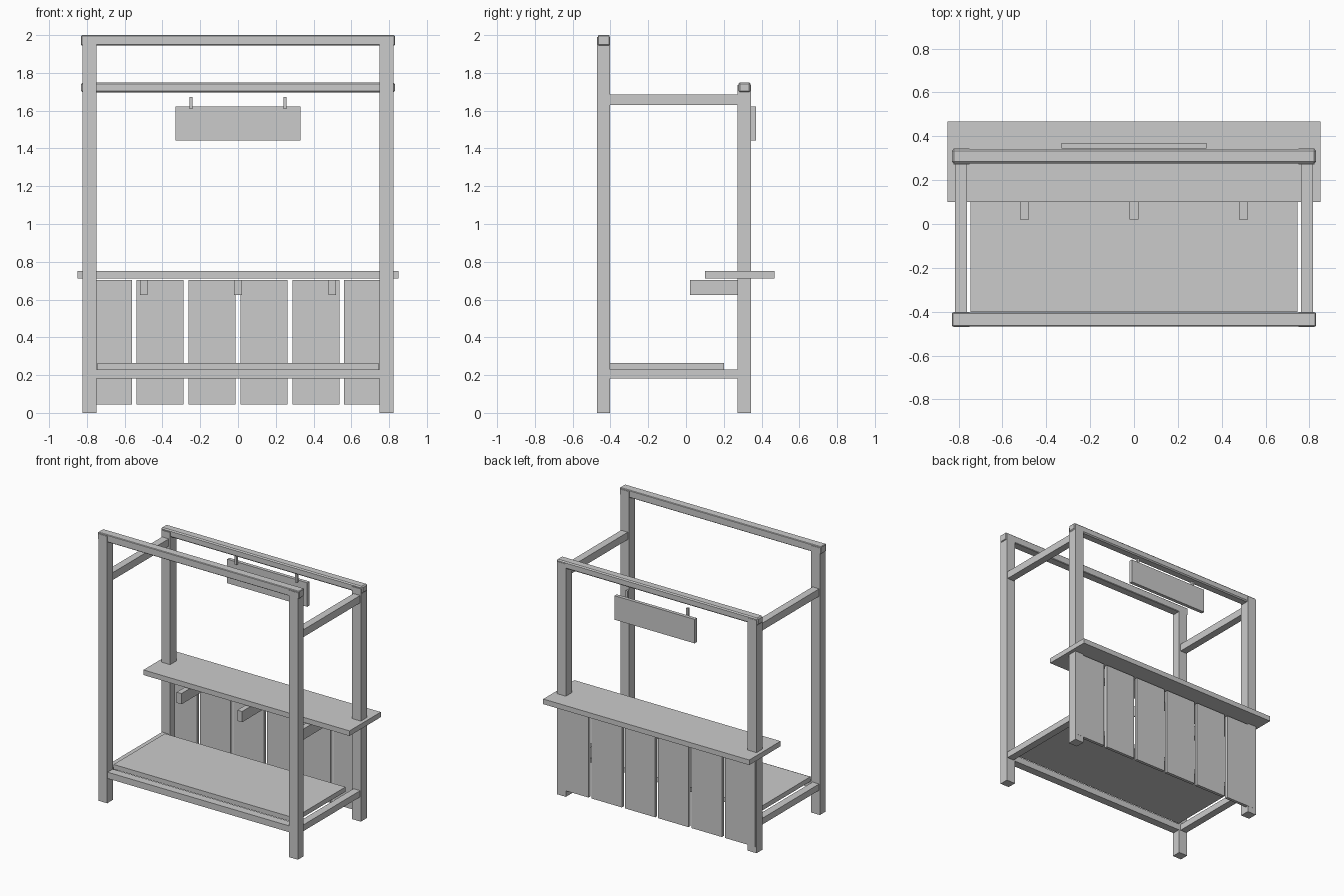
import bpy

cube = bpy.data.objects.get("Cube")
if cube:
    bpy.data.objects.remove(cube, do_unlink=True)

# One plain material for the whole stall
grey = bpy.data.materials.new("light_grey")
grey.use_nodes = True
colour = (0.6, 0.6, 0.6, 1)
grey.diffuse_color = colour
grey.node_tree.nodes["Principled BSDF"].inputs["Base Color"].default_value = colour


def board(name, x, y, z, bevel=0):
    """Box spanning the (min, max) range given on each axis."""
    bpy.ops.mesh.primitive_cube_add(size=1)
    obj = bpy.context.object
    obj.name = name
    spans = (x, y, z)
    obj.location = [(a + b) / 2 for a, b in spans]
    obj.scale = [b - a for a, b in spans]
    bpy.ops.object.transform_apply(location=False, rotation=False, scale=True)
    obj.data.materials.append(grey)
    if bevel:
        mod = obj.modifiers.new("edge_bevel", "BEVEL")
        mod.width = bevel
        mod.segments = 1
    return obj


def pair(name, x, y, z):
    """Matching boards on the left (+x) and right (-x)."""
    board("left_" + name, x, y, z)
    board("right_" + name, (-x[1], -x[0]), y, z)


FRONT = (-0.47, -0.402)
BACK = (0.272, 0.344)
BETWEEN = (FRONT[1], BACK[0])
POST_X = (0.75, 0.823)
RAIL_X = (0.762, 0.817)
LOW_Z = (0.183, 0.23)

# Posts and side rails
pair("front_post", POST_X, FRONT, (0, 1.99))
pair("back_post", POST_X, BACK, (0, 1.735))
pair("upper_side_rail", RAIL_X, BETWEEN, (1.63, 1.685))
pair("lower_side_rail", RAIL_X, BETWEEN, LOW_Z)

# Cross beams
board("front_top_beam", (-0.83, 0.83), (-0.467, -0.404), (1.945, 2.0), 0.004)
board("back_top_beam", (-0.83, 0.83), (0.277, 0.342), (1.697, 1.75), 0.008)
board("front_lower_rail", (-0.75, 0.75), (-0.465, -0.405), LOW_Z)

# Floor shelf and counter
board("floor_shelf", (-0.745, 0.745), (-0.402, 0.202), (0.23, 0.265))
board("counter_top", (-0.85, 0.85), (0.10, 0.468), (0.712, 0.75))

# Counter support brackets
for i in range(3):
    cx = (i - 1) * 0.5
    board(f"counter_bracket_{i + 1}", (cx - 0.02, cx + 0.02), (0.02, 0.325), (0.623, 0.703))

# Back cladding planks
for i in range(6):
    cx = (i - 2.5) * 0.275
    board(f"back_plank_{i + 1}", (cx - 0.125, cx + 0.125), (0.322, 0.345), (0.045, 0.703))

# Hanging sign board and its hangers
board("sign_board", (-0.33, 0.33), (0.344, 0.37), (1.443, 1.622))
pair("sign_hanger", (0.24, 0.257), (0.326, 0.344), (1.608, 1.672))
